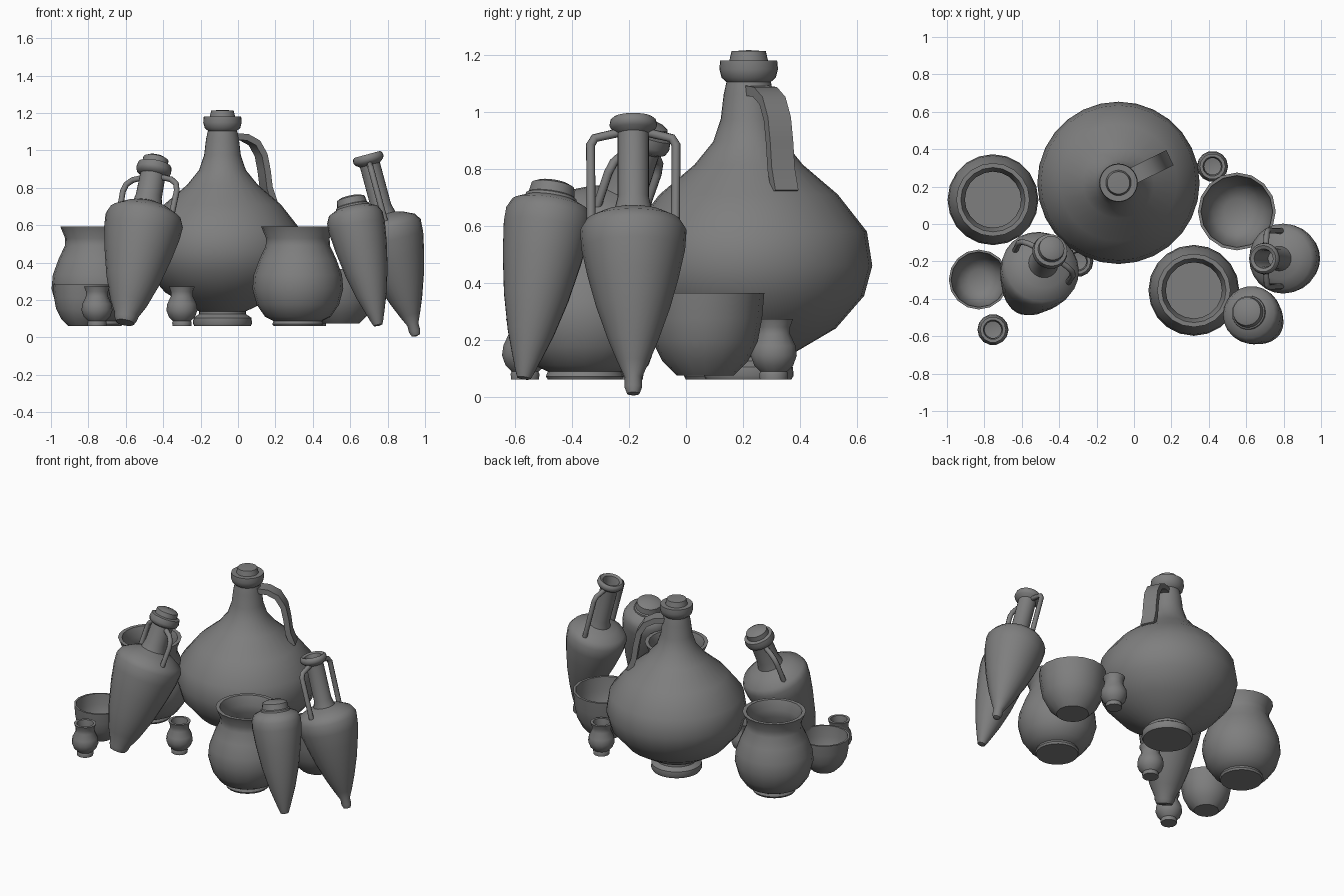
import bpy
import bmesh
from math import cos, sin, pi, radians
from mathutils import Vector

cube = bpy.data.objects.get("Cube")
if cube:
    bpy.data.objects.remove(cube, do_unlink=True)

clay = bpy.data.materials.new("grey_clay")
clay.use_nodes = True
GREY = (0.21, 0.21, 0.21, 1)
clay.diffuse_color = GREY
clay.node_tree.nodes["Principled BSDF"].inputs["Base Color"].default_value = GREY


def finish(bm, name, sharp=45):
    bmesh.ops.remove_doubles(bm, verts=bm.verts, dist=0.0001)
    bmesh.ops.recalc_face_normals(bm, faces=bm.faces)
    mesh = bpy.data.meshes.new(name)
    bm.to_mesh(mesh)
    bm.free()
    mesh.shade_smooth()
    mesh.set_sharp_from_angle(angle=radians(sharp))
    mesh.materials.append(clay)
    obj = bpy.data.objects.new(name, mesh)
    bpy.context.collection.objects.link(obj)
    return obj


def lathe(name, profile, steps, base, top=None, scale=1.0):
    """Spin (radius, height) points, then stand or lean the vessel."""
    bm = bmesh.new()
    verts = [bm.verts.new((r * scale, 0, z * scale)) for r, z in profile]
    edges = [bm.edges.new(pair) for pair in zip(verts, verts[1:])]
    bmesh.ops.spin(bm, geom=verts + edges, axis=(0, 0, 1), cent=(0, 0, 0),
                   angle=2 * pi, steps=steps)
    obj = finish(bm, name)
    place(obj, base, top)
    return obj


def place(obj, base, top=None):
    obj.location = base
    if top:
        axis = Vector(top) - Vector(base)
        obj.rotation_mode = 'QUATERNION'
        obj.rotation_quaternion = Vector((0, 0, 1)).rotation_difference(axis)


def rod_handle(name, path, angle, base, top, thickness=0.016):
    curve = bpy.data.curves.new(name, 'CURVE')
    curve.dimensions = '3D'
    curve.bevel_depth = thickness
    curve.bevel_resolution = 2
    curve.use_fill_caps = True
    spline = curve.splines.new('POLY')
    spline.points.add(len(path) - 1)
    for point, (r, z) in zip(spline.points, path):
        point.co = (r * cos(angle), r * sin(angle), z, 1)
    curve.materials.append(clay)
    obj = bpy.data.objects.new(name, curve)
    bpy.context.collection.objects.link(obj)
    place(obj, base, top)


def strap_handle(name, path, angle, base, width, thick):
    """Flat band following a (radius, height) path."""
    bm = bmesh.new()
    pts = [Vector((r, 0, z)) for r, z in path]
    rings = []
    for i, p in enumerate(pts):
        along = (pts[min(i + 1, len(pts) - 1)] - pts[max(i - 1, 0)]).normalized()
        out = Vector((-along.z, 0, along.x)) * thick / 2
        side = Vector((0, width / 2, 0))
        rings.append([bm.verts.new(p + v) for v in
                      (out + side, out - side, -out - side, side - out)])
    for a, b in zip(rings, rings[1:]):
        for i in range(4):
            j = (i + 1) % 4
            bm.faces.new((a[i], a[j], b[j], b[i]))
    bm.faces.new(rings[0])
    bm.faces.new(rings[-1])
    obj = finish(bm, name)
    obj.location = base
    obj.rotation_euler.z = angle


# Large round jug with stopper and strap handle
jug_base = (-0.083, 0.22, 0.06)
lathe("large_jug", [
    (0, 0), (0.15, 0), (0.158, 0.015), (0.155, 0.045), (0.125, 0.065),
    (0.125, 0.08), (0.17, 0.1), (0.306, 0.18), (0.405, 0.294), (0.434, 0.4),
    (0.415, 0.52), (0.313, 0.65), (0.19, 0.755), (0.125, 0.835), (0.098, 0.915),
    (0.088, 1.0), (0.078, 1.045), (0.095, 1.06), (0.103, 1.09), (0.1, 1.12),
    (0.068, 1.12), (0.06, 1.153), (0, 1.157)], 28, jug_base)
strap_handle("large_jug_handle", [
    (0.06, 1.015), (0.13, 1.01), (0.19, 0.98), (0.23, 0.915), (0.248, 0.83),
    (0.26, 0.74), (0.29, 0.66)], radians(26), jug_base, 0.09, 0.035)

# Two wide-mouthed storage pots
pot = [(0, 0), (0.13, 0), (0.137, 0.012), (0.13, 0.028), (0.175, 0.05),
       (0.22, 0.115), (0.243, 0.2), (0.236, 0.275), (0.205, 0.36), (0.172, 0.43),
       (0.17, 0.47), (0.196, 0.532), (0.172, 0.532), (0.15, 0.47), (0.155, 0.42),
       (0.175, 0.36), (0, 0.36)]
lathe("back_left_storage_pot", pot, 20, (-0.754, 0.13, 0.06))
lathe("front_storage_pot", pot, 20, (0.32, -0.355, 0.06))

# Two open bowls
bowl = [(0, 0), (0.1, 0), (0.15, 0.05), (0.185, 0.12), (0.2, 0.2), (0.208, 0.29),
        (0.192, 0.29), (0.184, 0.2), (0.165, 0.125), (0.13, 0.06), (0.07, 0.03),
        (0, 0.025)]
lathe("large_bowl", bowl, 16, (0.55, 0.067, 0.075))
lathe("small_bowl", bowl, 16, (-0.83, -0.297, 0.06), scale=0.77)

# Three small cups
cup = [(0, 0), (0.05, 0), (0.052, 0.02), (0.048, 0.028), (0.07, 0.05),
       (0.083, 0.085), (0.078, 0.12), (0.059, 0.16), (0.059, 0.185), (0.069, 0.213),
       (0.052, 0.213), (0.045, 0.165), (0.045, 0.1), (0, 0.09)]
for side, x, y in (("front", -0.754, -0.565), ("middle", -0.3, -0.2),
                   ("back", 0.42, 0.308)):
    lathe(side + "_cup", cup, 14, (x, y, 0.06))

# Tall pointed amphora, open neck, leaning
tall = ((0.952, -0.185, 0.005), (0.69, -0.185, 0.98))
lathe("tall_amphora", [
    (0, 0), (0.022, 0.006), (0.031, 0.03), (0.03, 0.065), (0.055, 0.12),
    (0.088, 0.2), (0.13, 0.32), (0.16, 0.43), (0.182, 0.53), (0.187, 0.6),
    (0.165, 0.635), (0.11, 0.662), (0.066, 0.675), (0.055, 0.72), (0.055, 0.95),
    (0.075, 0.965), (0.084, 0.98), (0.08, 1.0), (0.07, 1.008), (0.052, 1.0),
    (0.044, 0.96), (0.042, 0.75), (0, 0.75)], 24, *tall)
for side, turn in (("left", 90), ("right", -90)):
    rod_handle("tall_amphora_%s_handle" % side, [
        (0.148, 0.64), (0.15, 0.91), (0.135, 0.935), (0.05, 0.955)],
        radians(turn), *tall)

# Stout amphora with stopper, leaning back
stout = ((-0.605, -0.43, 0.075), (-0.44, -0.13, 0.95))
lathe("stout_amphora", [
    (0, 0), (0.05, 0.005), (0.062, 0.03), (0.065, 0.05), (0.1, 0.12),
    (0.145, 0.25), (0.182, 0.4), (0.205, 0.52), (0.21, 0.59), (0.195, 0.625),
    (0.13, 0.665), (0.08, 0.685), (0.07, 0.73), (0.068, 0.85), (0.088, 0.86),
    (0.095, 0.88), (0.09, 0.91), (0.07, 0.915), (0.068, 0.945), (0.05, 0.955),
    (0, 0.962)], 24, *stout)
for side, turn in (("left", -31), ("right", 149)):
    rod_handle("stout_amphora_%s_handle" % side, [
        (0.165, 0.63), (0.168, 0.76), (0.155, 0.8), (0.12, 0.825), (0.05, 0.84)],
        radians(turn), *stout)

# Slender amphora without handles, leaning
lathe("slender_amphora", [
    (0, 0), (0.024, 0.006), (0.034, 0.03), (0.055, 0.09), (0.082, 0.17),
    (0.115, 0.3), (0.14, 0.44), (0.153, 0.55), (0.152, 0.6), (0.135, 0.635),
    (0.092, 0.655), (0.09, 0.665), (0.082, 0.67), (0.076, 0.705), (0.055, 0.715),
    (0, 0.722)], 22, (0.75, -0.57, 0.06), (0.6, -0.465, 0.755))
